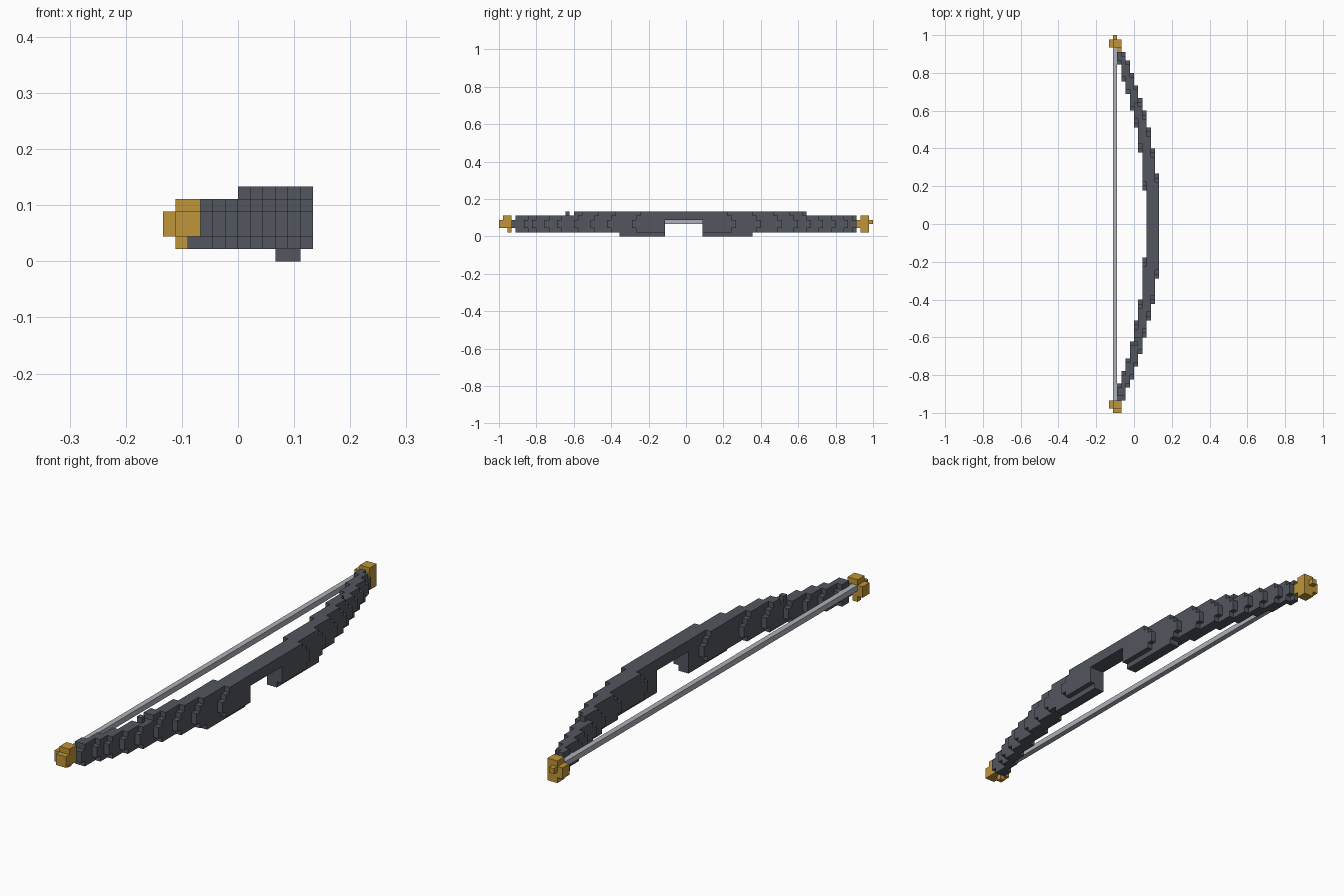
import bpy
import bmesh
from mathutils import Vector

cube = bpy.data.objects.get("Cube")
if cube:
    bpy.data.objects.remove(cube, do_unlink=True)

U = 2 / 90  # size of one block


def material(name, rgb):
    m = bpy.data.materials.new(name)
    m.use_nodes = True
    m.diffuse_color = (*rgb, 1)
    bsdf = m.node_tree.nodes["Principled BSDF"]
    bsdf.inputs["Base Color"].default_value = (*rgb, 1)
    bsdf.inputs["Roughness"].default_value = 0.8
    return m


def box(x0, x1, y0, y1, z0, z1):
    return {(x, y, z) for x in range(x0, x1) for y in range(y0, y1) for z in range(z0, z1)}


def build(name, cells, mat):
    """Skin a set of block cells, keeping only the exposed sides."""
    bm = bmesh.new()
    for cell in cells:
        for axis in range(3):
            for side in (0, 1):
                step = [0, 0, 0]
                step[axis] = 2 * side - 1
                if tuple(a + b for a, b in zip(cell, step)) in cells:
                    continue
                corners = []
                for a, b in ((0, 0), (1, 0), (1, 1), (0, 1)):
                    p = list(cell)
                    p[axis] += side
                    p[(axis + 1) % 3] += a
                    p[(axis + 2) % 3] += b
                    corners.append(bm.verts.new(((p[0] - 6) * U, p[1] * U, p[2] * U)))
                if not side:
                    corners.reverse()
                bm.faces.new(corners)
    bmesh.ops.remove_doubles(bm, verts=bm.verts, dist=U / 10)
    bmesh.ops.dissolve_limit(bm, angle_limit=0.01, verts=bm.verts, edges=bm.edges)
    mesh = bpy.data.meshes.new(name)
    bm.to_mesh(mesh)
    bm.free()
    mesh.materials.append(mat)
    obj = bpy.data.objects.new(name, mesh)
    bpy.context.collection.objects.link(obj)
    return obj


dark = material("dark grey", (0.085, 0.094, 0.113))
gold = material("gold", (0.52, 0.30, 0.04))
silver = material("silver string", (0.42, 0.44, 0.48))

# Curved limbs: each column of blocks from belly to tip, with its y span
# on the back half (inner, outer) and on the front half
columns = {
    11: (0, 12, 0, 13), 10: (0, 18, 0, 19), 9: (0, 23, 0, 23),
    8: (8, 27, 8, 27), 7: (17, 30, 18, 31), 6: (23, 33, 23, 34),
    5: (27, 36, 28, 37), 4: (31, 39, 32, 39), 3: (34, 41, 35, 42),
    2: (38, 42, 38, 42),
}
limb = set()
for x, (b0, b1, f0, f1) in columns.items():
    for z in range(1, 6):
        trim = {1: 1, 4: 1, 5: 2}.get(z, 0)  # rounded ends of each layer
        t = lambda v: v + trim if v else 0
        back, front = (t(b0), b1 - trim), (-(f1 - trim), -t(f0))
        if z == 5:
            back = (back[0], min(back[1], 29))
            front = (max(front[0], -27), front[1])
            if x < 6:
                continue
        limb |= box(x, x + 1, *back, z, z + 1) | box(x, x + 1, *front, z, z + 1)

# Lower ridges beside the grip, the odd stud, and the arrow notch
limb |= box(9, 11, 4, 16, 0, 1) | box(9, 11, -16, -5, 0, 1)
limb |= box(6, 7, -29, -28, 5, 6)
limb -= box(0, 12, -5, 4, 0, 4)

# Gold tips
back_tip = box(0, 3, 42, 44, 2, 4) | box(1, 3, 42, 44, 1, 5)
back_tip |= box(1, 2, 44, 45, 3, 4) | box(2, 3, 41, 42, 2, 4)
front_tip = box(0, 1, -44, -42, 2, 4) | box(1, 3, -44, -42, 2, 5)
front_tip |= box(1, 2, -43, -42, 1, 2) | box(1, 3, -45, -44, 2, 4)
limb -= back_tip | front_tip

build("bow_limbs", limb, dark)
build("back_tip", back_tip, gold)
build("front_tip", front_tip, gold)

# String stretched between the tips
build("bow_string", box(1, 2, -42, 42, 3, 4), silver)
